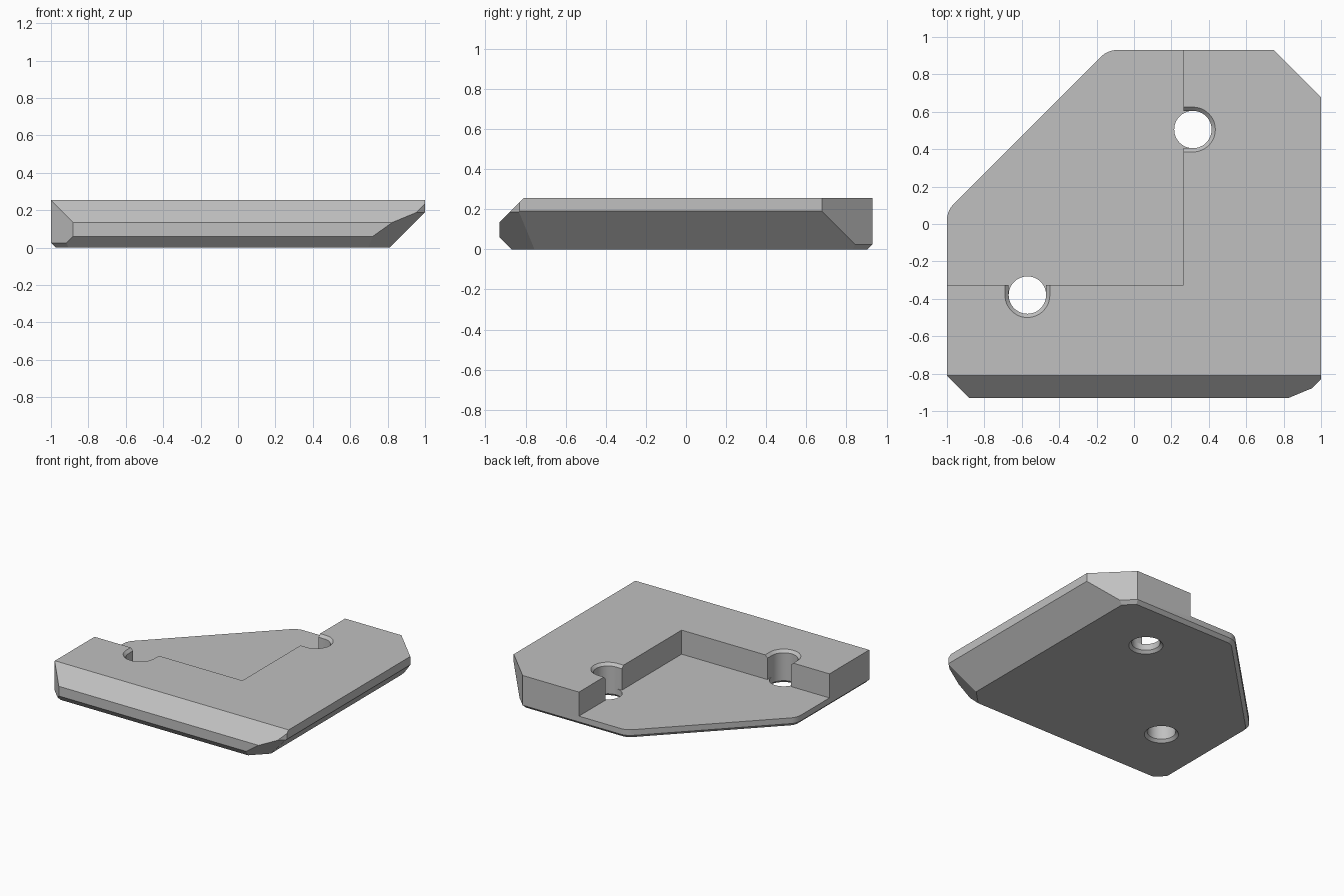
import bpy, bmesh
from math import sqrt, cos, sin, pi, radians
from mathutils import Vector, Matrix

if "Cube" in bpy.data.objects:
    bpy.data.objects.remove(bpy.data.objects["Cube"], do_unlink=True)

TOP, FLOOR, BEVEL = 0.255, 0.069, 0.025
HOLE_R, RIM = 0.1, 0.02
DIAGONAL, ROUND = 1.07, 0.12
H = sqrt(0.5)

grey = bpy.data.materials.new("plain_grey")
grey.use_nodes = True
colour = (0.53, 0.53, 0.53, 1)
grey.diffuse_color = colour
grey.node_tree.nodes["Principled BSDF"].inputs["Base Color"].default_value = colour


def make_object(name, bm):
    bmesh.ops.recalc_face_normals(bm, faces=bm.faces[:])
    mesh = bpy.data.meshes.new(name)
    bm.to_mesh(mesh)
    bm.free()
    mesh.materials.append(grey)
    obj = bpy.data.objects.new(name, mesh)
    bpy.context.collection.objects.link(obj)
    return obj


def box(lo, hi):
    bm = bmesh.new()
    lo, hi = Vector(lo), Vector(hi)
    bmesh.ops.create_cube(bm, size=1, matrix=Matrix.Translation((lo + hi) / 2) @ Matrix.Diagonal((*(hi - lo), 1)))
    return bm


def slice_off(bm, normal, dist):
    """Keep the part where normal . p <= dist and close the cut."""
    n = Vector(normal)
    geom = bm.verts[:] + bm.edges[:] + bm.faces[:]
    bmesh.ops.bisect_plane(bm, geom=geom, dist=1e-5, plane_co=n * dist / n.length_squared,
                           plane_no=n, clear_outer=True)
    rim = [e for e in bm.edges if e.is_boundary]
    if rim:
        bmesh.ops.edgeloop_fill(bm, edges=rim)


def wall(bm, nx, ny, dist, bevel=BEVEL):
    """Vertical side with a 45 degree bevel underneath."""
    slice_off(bm, (nx, ny, 0), dist)
    slice_off(bm, (nx, ny, -1), dist - bevel)


def loft(rings):
    """Closed solid through matching rings of points."""
    bm = bmesh.new()
    rows = [[bm.verts.new(p) for p in ring] for ring in rings]
    for a, b in zip(rows, rows[1:]):
        for i in range(len(a)):
            j = (i + 1) % len(a)
            bm.faces.new((a[i], a[j], b[j], b[i]))
    bm.faces.new(rows[0][::-1])
    bm.faces.new(rows[-1])
    return bm


def circle(c, r, z, n=48):
    return [(c[0] + r * cos(2 * pi * i / n), c[1] + r * sin(2 * pi * i / n), z) for i in range(n)]


def slot(c, r, z, angle, n=24):
    """Half circle with straight sides running out along the angle."""
    pts = [(r * cos(pi / 2 + pi * i / n), r * sin(pi / 2 + pi * i / n)) for i in range(n + 1)]
    pts += [(0.12, -r), (0.12, r)]
    ca, sa = cos(angle), sin(angle)
    return [(c[0] + x * ca - y * sa, c[1] + x * sa + y * ca, z) for x, y in pts]


# Body with bevelled sides
body = box((-1.2, -1.2, 0), (1.2, 1.2, TOP))
wall(body, -1, 0, 1)
wall(body, 0, 1, 0.93)
wall(body, 1, 0, 1, 0.19)
wall(body, 0, -1, 0.93, 0.06)
wall(body, -H, -H, 1.812 * H)
wall(body, H, H, 1.677 * H)
wall(body, H, -H, 1.83 * H, 0.187)
slice_off(body, (0, -1, 1), 1.065)

# Long diagonal side with rounded ends
wall(body, -H, H, DIAGONAL * H)
span = DIAGONAL - ROUND / H
left_end = Vector((-1 + ROUND, -1 + ROUND + span))
back_end = Vector((0.93 - ROUND - span, 0.93 - ROUND))
for centre, start in ((left_end, 135), (back_end, 90)):
    for i in range(1, 6):
        a = radians(start + 45 * i / 6)
        n = Vector((cos(a), sin(a)))
        wall(body, n.x, n.y, n.dot(centre) + ROUND)
plate = make_object("corner_plate", body)

# Cutters: pocket, screw holes and the slots opening into the pocket
cutters = [make_object("pocket_cutter", box((-1.5, -0.325, FLOOR), (0.265, 1.5, 0.6)))]
for centre, angle in (((0.315, 0.505), pi), ((-0.57, -0.38), pi / 2)):
    cutters.append(make_object("slot_cutter", loft([
        slot(centre, HOLE_R, FLOOR, angle),
        slot(centre, HOLE_R, TOP - RIM, angle),
        slot(centre, HOLE_R + 2 * RIM, TOP + RIM, angle)])))
    cutters.append(make_object("hole_cutter", loft([
        circle(centre, HOLE_R + 2 * RIM, -RIM),
        circle(centre, HOLE_R, RIM),
        circle(centre, HOLE_R, 0.16)])))

bpy.ops.object.select_all(action='DESELECT')
plate.select_set(True)
bpy.context.view_layer.objects.active = plate
for cutter in cutters:
    cutter.hide_render = True
    mod = plate.modifiers.new("cut", 'BOOLEAN')
    mod.operation = 'DIFFERENCE'
    mod.solver = 'EXACT'
    mod.object = cutter
    bpy.ops.object.modifier_apply(modifier=mod.name)
for cutter in cutters:
    bpy.data.objects.remove(cutter, do_unlink=True)
bpy.ops.object.shade_smooth_by_angle(angle=radians(30))
